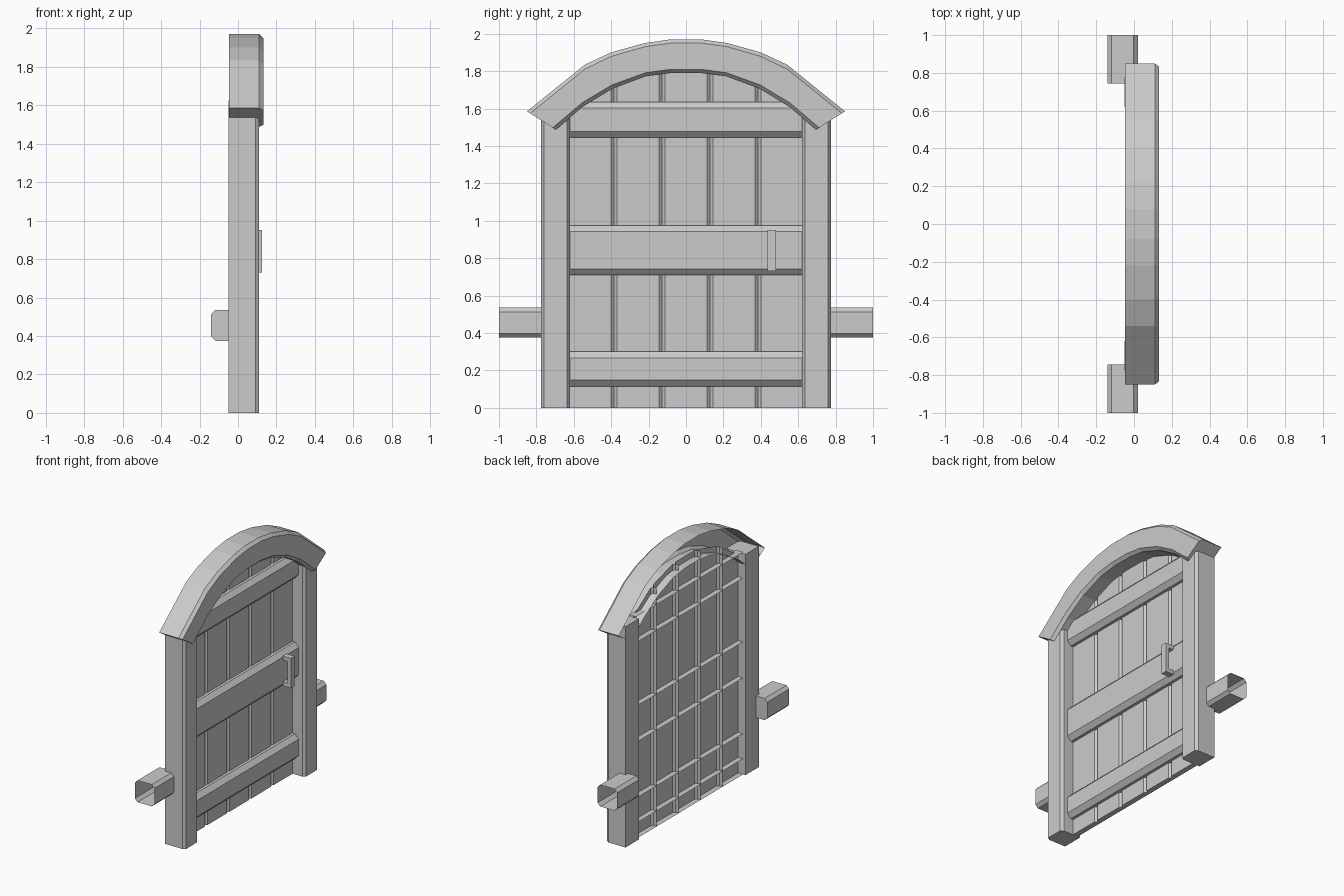
import bpy, bmesh, math

if "Cube" in bpy.data.objects:
    bpy.data.objects.remove(bpy.data.objects["Cube"])


def loft(name, rings, closed=True, caps=(True, True)):
    """Skin a list of equal-length point rings; open rings leave one side open."""
    bm = bmesh.new()
    vs = [[bm.verts.new(p) for p in r] for r in rings]
    n = len(rings[0])
    for a, b in zip(vs, vs[1:]):
        for i in range(n if closed else n - 1):
            j = (i + 1) % n
            bm.faces.new((a[i], a[j], b[j], b[i]))
    for ring, cap in zip((vs[0], vs[-1]), caps):
        if cap:
            bm.faces.new(ring)
    bmesh.ops.recalc_face_normals(bm, faces=bm.faces)
    mesh = bpy.data.meshes.new(name)
    bm.to_mesh(mesh)
    bm.free()
    ob = bpy.data.objects.new(name, mesh)
    bpy.context.collection.objects.link(ob)
    return ob


def box(name, x, y, z):
    ring = [(x[0], y[0]), (x[1], y[0]), (x[1], y[1]), (x[0], y[1])]
    return loft(name, [[(a, b, h) for a, b in ring] for h in z])


def trough(lo, hi, back, front, depth, bevel):
    """Open-backed cross-section with two chamfered front edges."""
    return [(back, lo), (front - depth, lo), (front, lo + bevel),
            (front, hi - bevel), (front - depth, hi), (back, hi)]


# Vertical planks, their tops following the arch
def arch_height(y):
    return 0.889 + math.sqrt(0.95 ** 2 - y * y)


step = 0.256
for k in range(-2, 3):
    sec = trough(k * step - step / 2, k * step + step / 2, -0.03, 0.01, 0.015, 0.016)
    loft("plank", [[(x, y, 0) for x, y in sec],
                   [(x, y, arch_height(y)) for x, y in sec]], False, (True, False))

# Horizontal cross boards
for z0, z1 in ((0.115, 0.30), (0.71, 0.975), (1.445, 1.635)):
    sec = trough(z0, z1, -0.03, 0.06, 0.03, 0.033)
    loft("cross_board", [[(x, y, z) for x, z in sec] for y in (-0.625, 0.625)],
         False, (False, False))

# Side posts and the hollow wall stubs beside them
c = 0.022
x0, x1, z0, z1 = -0.14, 0.02, 0.375, 0.535
octagon = [(x0 + c, z0), (x1 - c, z0), (x1, z0 + c), (x1, z1 - c),
           (x1 - c, z1), (x0 + c, z1), (x0, z1 - c), (x0, z0 + c)]
for s in (-1, 1):
    sec = trough(0.62, 0.775, -0.05, 0.11, 0.02, 0.015)
    loft("side_post", [[(x, s * y, z) for x, y in sec] for z in (0, 1.625)])
    loft("wall_stub", [[(x, s * y, z) for x, z in octagon] for y in (0.745, 1.0)],
         True, (True, False))

# Arched hood, open at the back, chamfered on both front edges
outer = [(0.85, 1.585), (0.54, 1.835), (0.40, 1.90), (0.22, 1.95), (0.08, 1.97)]
inner = [(0.695, 1.487), (0.555, 1.607), (0.395, 1.705), (0.215, 1.772), (0.078, 1.79)]
half = list(zip(outer, inner))
full = half + [((-o[0], o[1]), (-i[0], i[1])) for o, i in reversed(half)]
rings = []
for o, i in full:
    ring = []
    for x, t in ((-0.047, 0), (0.11, 0), (0.132, 0.11), (0.132, 0.89), (0.11, 1), (-0.047, 1)):
        ring.append((x, o[0] + (i[0] - o[0]) * t, o[1] + (i[1] - o[1]) * t))
    rings.append(ring)
loft("arch_hood", rings, False)

# Pull handle
box("handle_grip", (0.1, 0.125), (0.435, 0.48), (0.73, 0.95))
for z in (0.73, 0.92):
    box("handle_mount", (0.06, 0.1), (0.435, 0.48), (z, z + 0.03))
